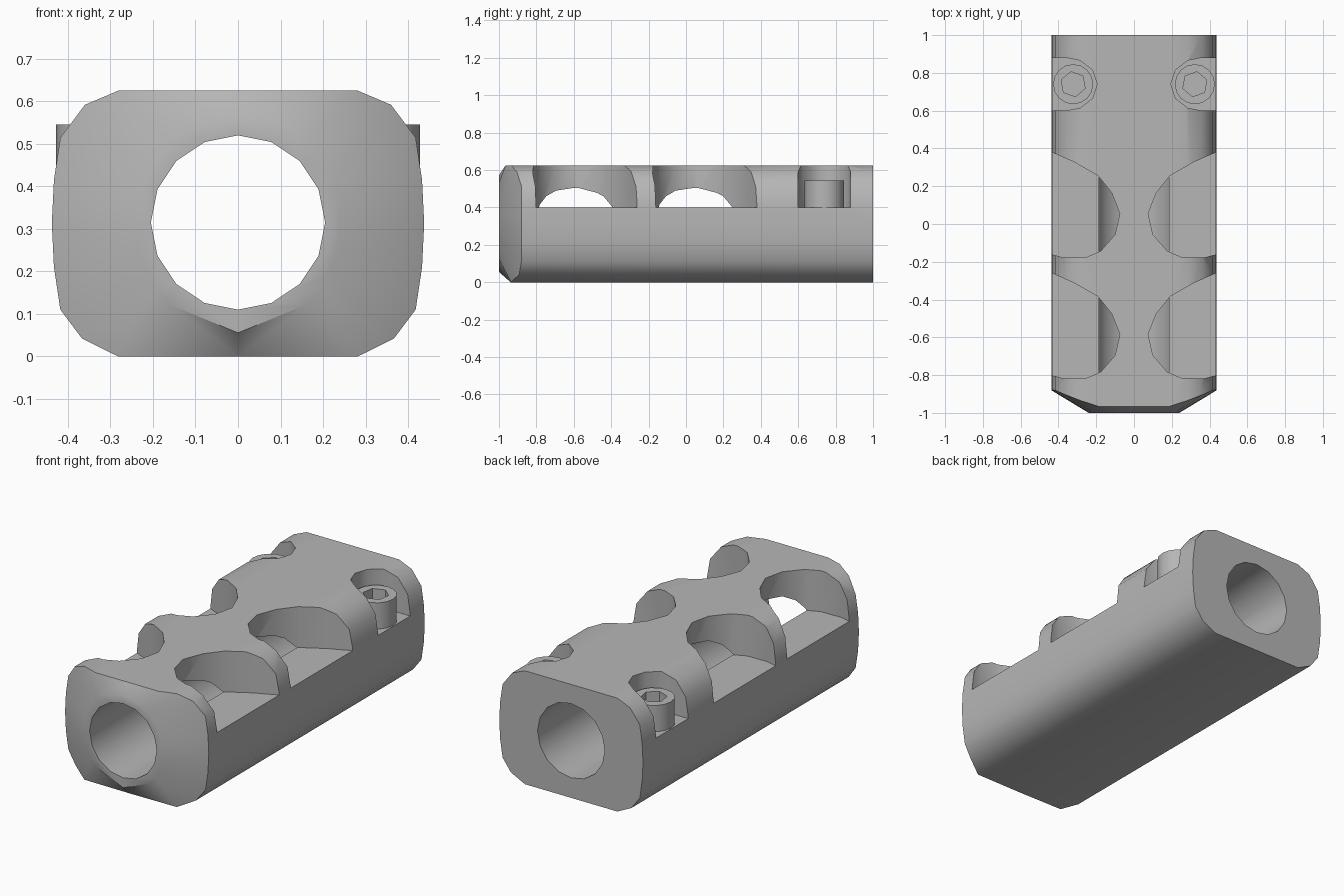
import bpy, bmesh
from math import sin, cos, pi, radians, atan2

if "Cube" in bpy.data.objects:
    bpy.data.objects.remove(bpy.data.objects["Cube"])

grey = bpy.data.materials.new("dark_grey")
grey.diffuse_color = (0.47, 0.47, 0.47, 1)
grey.use_nodes = True
grey.node_tree.nodes["Principled BSDF"].inputs["Base Color"].default_value = grey.diffuse_color


def make(name, bm):
    bmesh.ops.recalc_face_normals(bm, faces=bm.faces)
    me = bpy.data.meshes.new(name)
    bm.to_mesh(me)
    bm.free()
    me.materials.append(grey)
    ob = bpy.data.objects.new(name, me)
    bpy.context.collection.objects.link(ob)
    return ob


def loft(bm, a, b):
    """Quads between two rings of equal length."""
    n = len(a)
    for i in range(n):
        j = (i + 1) % n
        bm.faces.new((a[i], a[j], b[j], b[i]))


def prism(name, pts, lo, hi):
    """Extrude an x,y outline along z."""
    bm = bmesh.new()
    a, b = [[bm.verts.new((x, y, h)) for x, y in pts] for h in (lo, hi)]
    bm.faces.new(a)
    bm.faces.new(b)
    loft(bm, a, b)
    return make(name, bm)


def circle(cx, cy, r, n, start=0.0):
    return [(cx + r * cos(start + 2 * pi * i / n), cy + r * sin(start + 2 * pi * i / n))
            for i in range(n)]


def boolean(ob, cutter):
    cutter.hide_render = True
    m = ob.modifiers.new("cut", 'BOOLEAN')
    m.operation, m.solver, m.object = 'DIFFERENCE', 'EXACT', cutter
    bpy.context.view_layer.objects.active = ob
    bpy.ops.object.modifier_apply(modifier=m.name)
    bpy.data.objects.remove(cutter)


def smooth(ob, angle=40):
    bpy.ops.object.select_all(action='DESELECT')
    ob.select_set(True)
    bpy.context.view_layer.objects.active = ob
    bpy.ops.object.shade_smooth_by_angle(angle=radians(angle))


# Main body: rounded section; third value is how far forward the rim reaches
CZ = 0.3135
half = [(0.282, 0, -0.935), (0.367, 0.042, -0.892), (0.418, 0.11, -0.88),
        (0.433, 0.21, -0.88), (0.438, 0.313, -0.88), (0.433, 0.415, -0.88),
        (0.418, 0.515, -0.88), (0.36, 0.592, -0.905), (0.282, 0.625, -0.935),
        (0.19, 0.625, -0.965)]
section = ([(0, 0, -0.938)] + half + [(0, 0.625, -0.965)]
           + [(-x, z, y) for x, z, y in reversed(half)])
bm = bmesh.new()
back = [bm.verts.new((x, 1, z)) for x, z, y in section]
rim = [bm.verts.new((x, y, z)) for x, z, y in section]
front = []
for x, z, y in section:
    t = atan2(z - CZ, x)
    front.append(bm.verts.new((0.24 * cos(t), -1, CZ + 0.258 * sin(t))))
loft(bm, back, rim)
loft(bm, rim, front)

# Through bore, joined to the end faces
bore_f, bore_b = [[bm.verts.new((x, y, z)) for x, z in circle(0, 0.315, 0.205, 16)]
                  for y in (-1, 1)]
loft(bm, bore_f, bore_b)


def ring_edges(ring):
    return [bm.edges.get((ring[i - 1], ring[i])) for i in range(len(ring))]


for outer, inner in ((front, bore_f), (back, bore_b)):
    bmesh.ops.bridge_loops(bm, edges=ring_edges(outer) + ring_edges(inner))
bmesh.ops.triangulate(bm, faces=[f for f in bm.faces if f.calc_center_median().y < -0.9])
body = make("brake_body", bm)

# Side ports and screw pockets, open to the top and sides
port = [(0.6, 0.43), (0.44, 0.382), (0.315, 0.327), (0.19, 0.255), (0.118, 0.165),
        (0.075, 0.055), (0.1, -0.055), (0.175, -0.142), (0.25, -0.175),
        (0.37, -0.178), (0.44, -0.16), (0.6, -0.12)]
pocket = [(0.6, 0.6), (0.36, 0.6), (0.285, 0.615), (0.22, 0.665), (0.195, 0.74),
          (0.22, 0.815), (0.285, 0.865), (0.36, 0.88), (0.6, 0.88)]
for s in (1, -1):
    for outline, dy in ((port, 0), (port, -0.64), (pocket, 0)):
        pts = [(s * x, y + dy) for x, y in outline]
        boolean(body, prism("pocket_cutter", pts, 0.4, 0.8))
smooth(body)

# Clamp screws with hex sockets
for s, side in ((1, "right"), (-1, "left")):
    cx, cy = s * 0.322, 0.74
    screw = prism("clamp_screw_" + side, circle(cx, cy, 0.106, 16), 0.39, 0.545)
    boolean(screw, prism("hex_cutter", circle(cx, cy, 0.067, 6, s * radians(20)), 0.47, 0.7))
    smooth(screw, 30)
